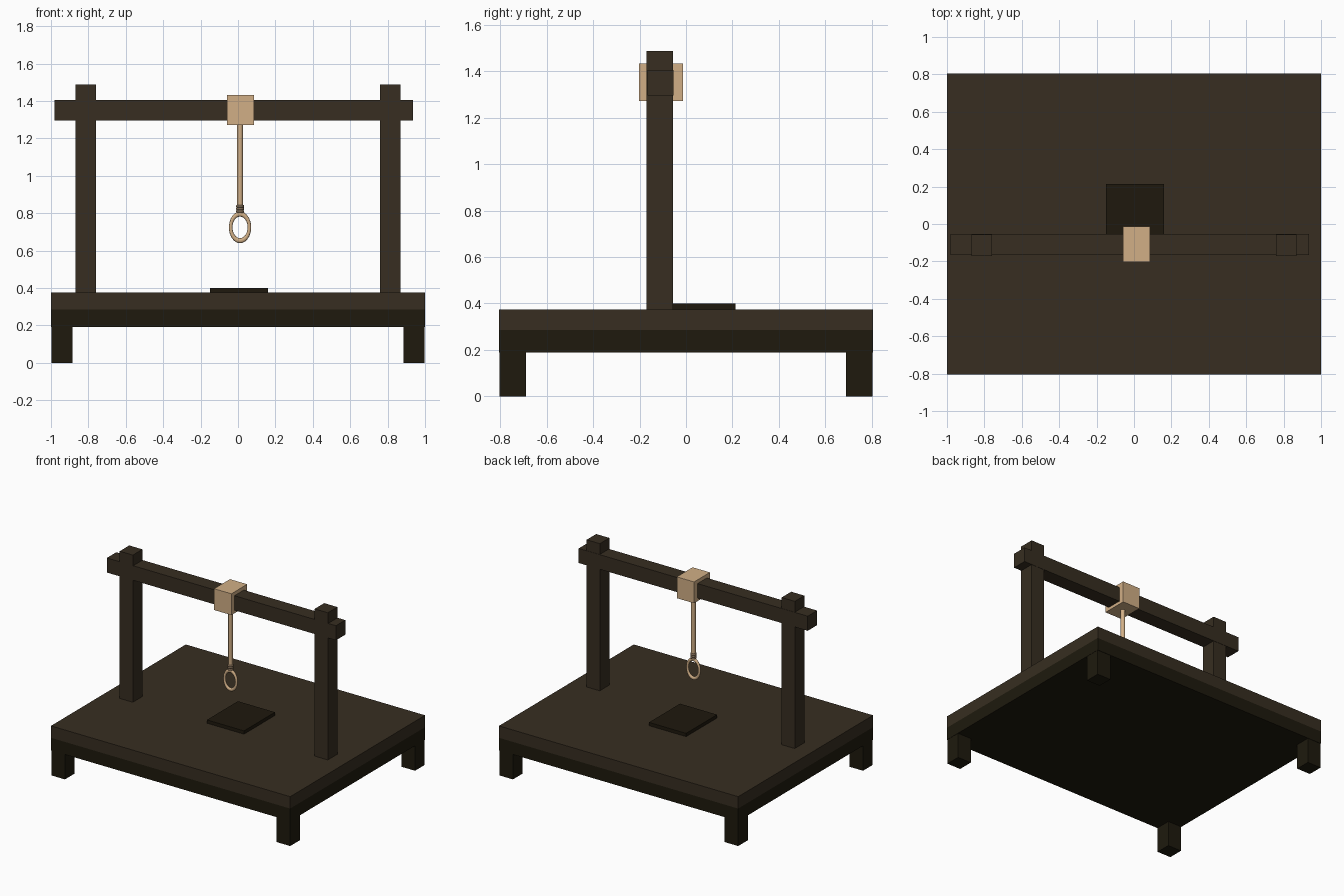
import bpy, math

if "Cube" in bpy.data.objects:
    bpy.data.objects.remove(bpy.data.objects["Cube"])


def material(name, rgb):
    m = bpy.data.materials.new(name)
    m.diffuse_color = (*rgb, 1)
    m.use_nodes = True
    m.node_tree.nodes["Principled BSDF"].inputs["Base Color"].default_value = m.diffuse_color
    return m


wood = material("weathered_wood", (0.038, 0.027, 0.015))
dark = material("dark_wood", (0.013, 0.010, 0.004))
hatch = material("hatch_wood", (0.013, 0.009, 0.004))
fibre = material("rope_fibre", (0.64, 0.43, 0.24))
binding = material("rope_binding", (0.22, 0.15, 0.09))


def box(name, x, y, z, mat):
    """Box from (min, max) ranges on each axis."""
    bpy.ops.mesh.primitive_cube_add(size=1, location=[sum(r) / 2 for r in (x, y, z)])
    ob = bpy.context.object
    ob.name = name
    ob.scale = [r[1] - r[0] for r in (x, y, z)]
    bpy.ops.object.transform_apply(location=False, rotation=False, scale=True)
    ob.data.materials.append(mat)
    return ob


def finish(name, mat):
    ob = bpy.context.object
    ob.name = name
    ob.data.materials.append(mat)
    bpy.ops.object.shade_smooth_by_angle(angle=math.radians(50))
    return ob


# Platform: planked deck over a darker solid frame
box("deck", (-1, 1), (-0.805, 0.805), (0.285, 0.375), wood)
box("deck_frame", (-1, 1), (-0.805, 0.805), (0.19, 0.285), dark)

# Corner legs
for sx, side in ((-1, "left"), (1, "right")):
    for sy, end in ((-1, "front"), (1, "back")):
        x = sorted((sx * 0.885, sx * 0.998))
        y = sorted((sy * 0.688, sy * 0.802))
        box(f"{end}_{side}_leg", x, y, (0, 0.25), dark)

# Raised trap door
box("trap_door", (-0.15, 0.16), (-0.157, 0.213), (0.37, 0.40), hatch)

# Upright posts and crossbeam
for sx, side in ((-1, "left"), (1, "right")):
    x = sorted((sx * 0.76, sx * 0.87))
    box(f"{side}_post", x, (-0.17, -0.056), (0.37, 1.487), wood)
box("crossbeam", (-0.98, 0.935), (-0.166, -0.054), (1.295, 1.405), wood)

# Rope: block wrapped round the beam, hanging length, binding coils, loop
RX, RY = 0.011, -0.105
box("rope_wrap", (-0.058, 0.086), (-0.202, -0.013), (1.272, 1.433), fibre)

bpy.ops.mesh.primitive_cylinder_add(vertices=12, radius=0.016, depth=0.5,
                                    location=(RX, RY, 1.05))
finish("hanging_rope", fibre)

for i in range(3):
    bpy.ops.mesh.primitive_torus_add(major_radius=0.014, minor_radius=0.008,
                                     major_segments=16, minor_segments=8,
                                     location=(RX, RY, 0.81 + 0.0135 * i))
    finish(f"binding_coil_{i + 1}", binding)

bpy.ops.mesh.primitive_torus_add(major_radius=0.05, minor_radius=0.0095,
                                 major_segments=32, minor_segments=10,
                                 location=(RX, RY, 0.724),
                                 rotation=(math.pi / 2, 0, 0))
loop = finish("rope_loop", fibre)
# Stretch the loop into a tall oval
for v in loop.data.vertices:
    v.co.y *= 1.42
